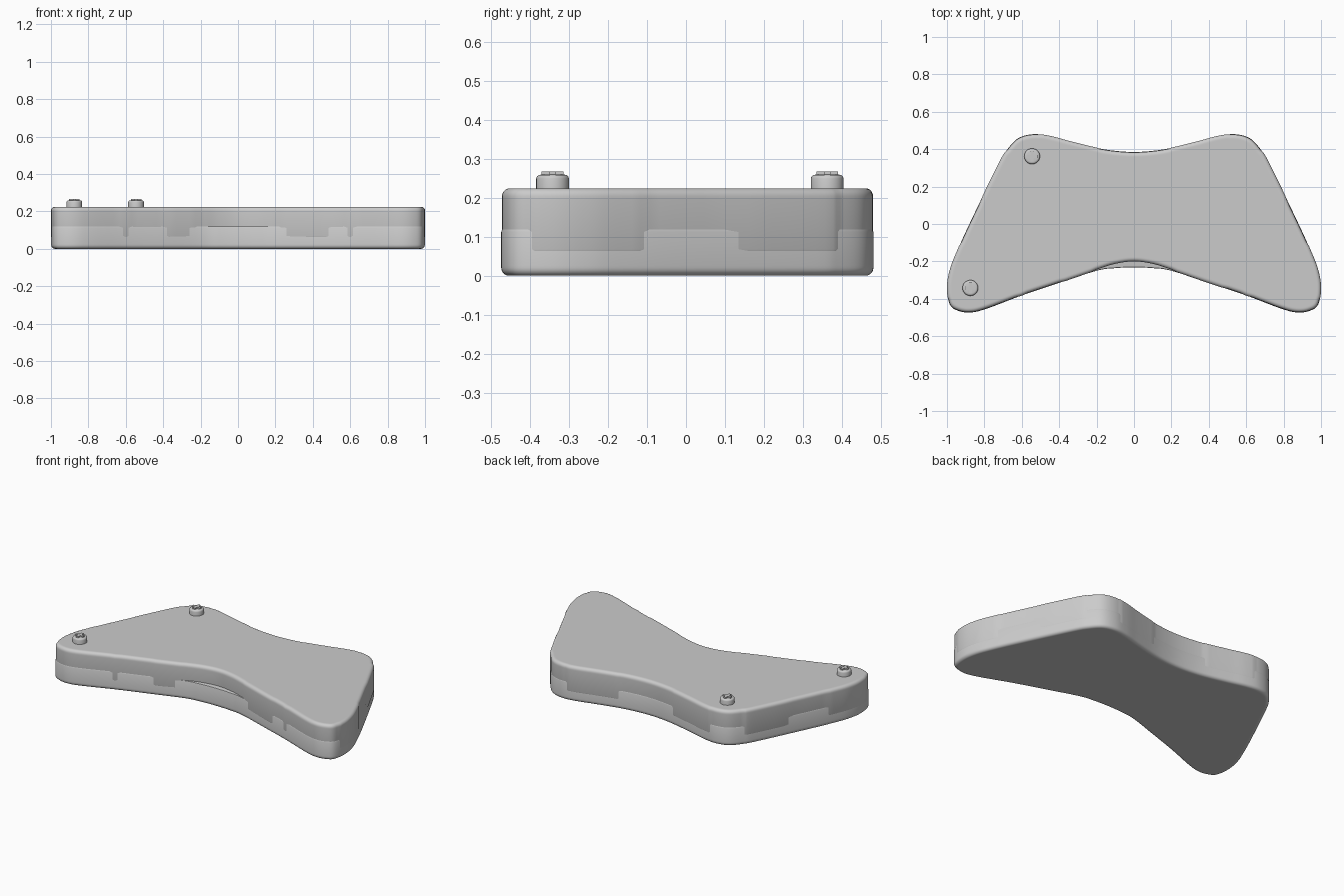
import bpy, bmesh, math
from mathutils import Vector

if "Cube" in bpy.data.objects:
    bpy.data.objects.remove(bpy.data.objects["Cube"])

grey = bpy.data.materials.new("light_grey")
grey.diffuse_color = (0.6, 0.6, 0.6, 1)
grey.use_nodes = True
grey.node_tree.nodes["Principled BSDF"].inputs["Base Color"].default_value = grey.diffuse_color

# Right half of the bow-tie outline, from back centre to front centre
BACK = [(0, .385), (.1, .391), (.2, .407), (.34, .441), (.45, .47), (.54, .48),
        (.62, .458), (.68, .395), (.73, .31), (.88, 0), (.952, -.16), (.985, -.25),
        (.999, -.34), (.985, -.43), (.94, -.464), (.87, -.473), (.78, -.45),
        (.6, -.382), (.4, -.315)]
LOWER_FRONT = [(.2, -.25), (.1, -.236), (0, -.232)]
UPPER_FRONT = [(.2, -.246), (.1, -.215), (0, -.202)]


def smooth_outline(half, steps=6):
    """Mirror the half outline and run a closed spline through it."""
    pts = [Vector(p) for p in half]
    pts += [Vector((-p.x, p.y)) for p in reversed(pts[1:-1])]
    n, out = len(pts), []
    for i in range(n):
        a, b, c, d = (pts[(i + k) % n] for k in (-1, 0, 1, 2))
        for s in range(steps):
            t = s / steps
            out.append(.5 * (2 * b + (c - a) * t + (2 * a - 5 * b + 4 * c - d) * t * t
                             + (3 * b - a - 3 * c + d) * t ** 3))
    return out


def outward(pts):
    n = len(pts)
    res = []
    for i in range(n):
        t = (pts[(i + 1) % n] - pts[i - 1]).normalized()
        res.append(Vector((-t.y, t.x)))
    return res


def finish(name, bm, angle=35):
    bmesh.ops.recalc_face_normals(bm, faces=bm.faces[:])
    me = bpy.data.meshes.new(name)
    bm.to_mesh(me)
    bm.free()
    me.materials.append(grey)
    ob = bpy.data.objects.new(name, me)
    bpy.context.collection.objects.link(ob)
    bpy.ops.object.select_all(action='DESELECT')
    ob.select_set(True)
    bpy.context.view_layer.objects.active = ob
    bpy.ops.object.shade_smooth_by_angle(angle=math.radians(angle))
    return ob


def shell(name, pts, profile):
    """Stack inset copies of an outline; profile holds (inset, z) pairs."""
    bm = bmesh.new()
    nor = outward(pts)
    rings = [[bm.verts.new((*(p - m * ins), z)) for p, m in zip(pts, nor)]
             for ins, z in profile]
    n = len(pts)
    for r, q in zip(rings, rings[1:]):
        for i in range(n):
            bm.faces.new((r[i], r[(i + 1) % n], q[(i + 1) % n], q[i]))
    bm.faces.new(rings[0])
    bm.faces.new(rings[-1])
    return finish(name, bm)


def fillet(r, z, sign):
    """Quarter round from the flat cap (z) to the wall, plus a support ring."""
    arc = [(r * (1 - math.sin(a)), z - sign * r * (1 - math.cos(a)))
           for a in (math.pi / 2 * k / 5 for k in range(6))]
    return [(r + .006, z)] + arc + [(0, z - sign * (r + .006))]


# Lower half of the case
shell("lower_case", smooth_outline(BACK + LOWER_FRONT),
      fillet(.02, 0, -1) + [(0, .112), (.002, .118), (.012, .12)])

# Upper half: overlaps the lower one, standing proud of it only in patches
upper = smooth_outline(BACK + UPPER_FRONT)


def proud(p):
    if p.y > .3 and abs(p.x) < .6:
        return .2 < abs(p.x) < .5
    if abs(p.x) > .6 and p.y > -.4:
        return .11 < abs(p.y) < .39
    return -.37 < p.x < -.22 or .22 < p.x < .48


upper = [p + m * (.0015 if proud(p) else -.002) for p, m in zip(upper, outward(upper))]
shell("upper_case", upper,
      [(.012, .06), (.002, .062), (0, .068)] + fillet(.02, .224, 1)[::-1])


# Two screws with raised cross marks on the left wing
def screw(name, x, y):
    bm = bmesh.new()
    n, rings = 32, []
    for r, z in [(.042, .215), (.042, .249), (.0405, .254), (.036, .258), (.03, .259)]:
        rings.append([bm.verts.new((x + r * math.cos(2 * math.pi * i / n),
                                    y + r * math.sin(2 * math.pi * i / n), z))
                      for i in range(n)])
    for r, q in zip(rings, rings[1:]):
        for i in range(n):
            bm.faces.new((r[i], r[(i + 1) % n], q[(i + 1) % n], q[i]))
    bm.faces.new(rings[0])
    bm.faces.new(rings[-1])
    finish(name, bm)
    # Plus-shaped prism on the head
    a, b = .028, .008
    plus = [(a, -b), (a, b), (b, b), (b, a), (-b, a), (-b, b),
            (-a, b), (-a, -b), (-b, -b), (-b, -a), (b, -a), (b, -b)]
    bm = bmesh.new()
    lo, hi = ([bm.verts.new((x + u, y + v, z)) for u, v in plus] for z in (.255, .267))
    for i in range(12):
        j = (i + 1) % 12
        bm.faces.new((lo[i], lo[j], hi[j], hi[i]))
    bm.faces.new(lo)
    bm.faces.new(hi)
    finish(name + "_cross", bm)


screw("back_screw", -.545, .362)
screw("front_screw", -.875, -.342)
